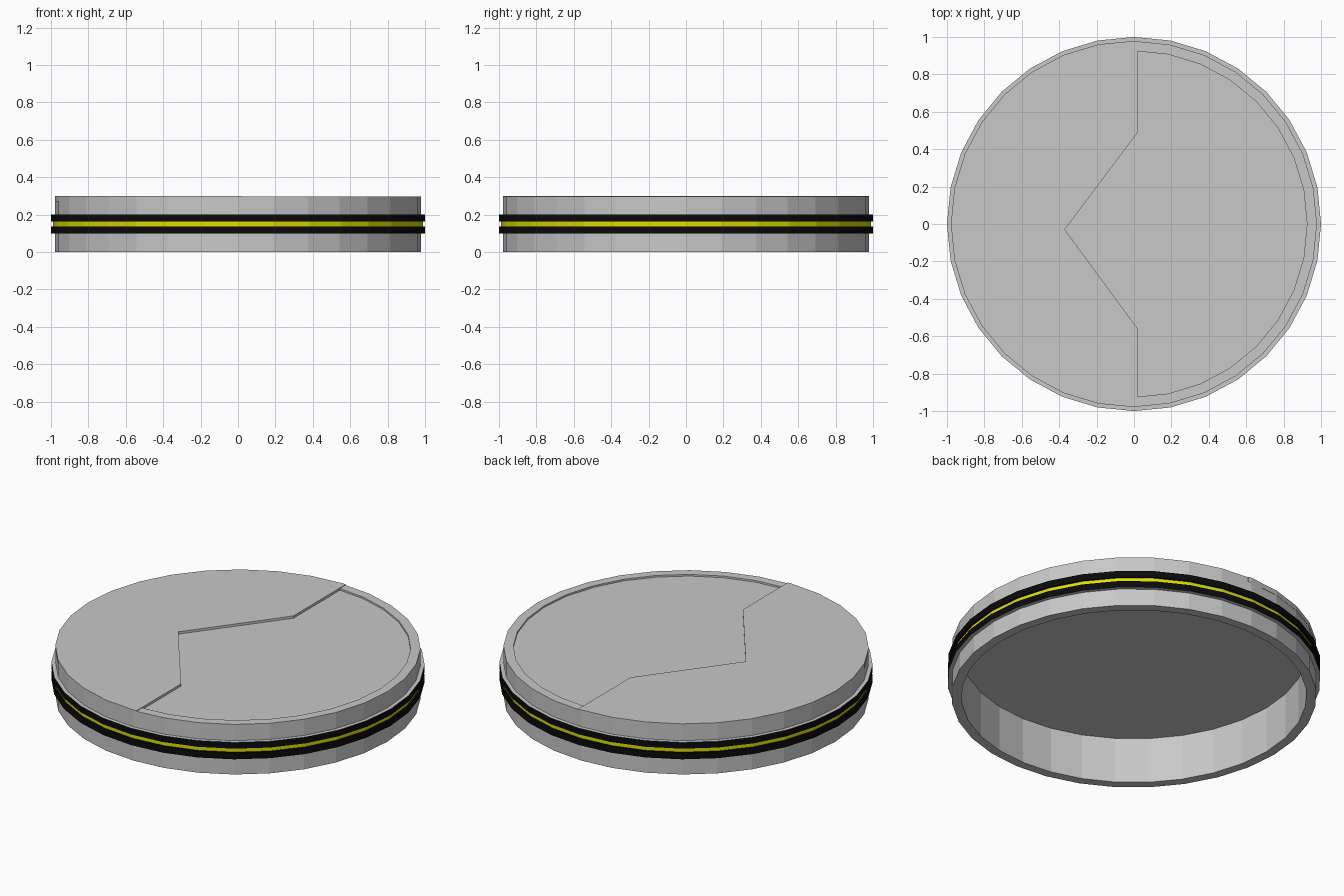
import bpy, bmesh, math

if "Cube" in bpy.data.objects:
    bpy.data.objects.remove(bpy.data.objects["Cube"], do_unlink=True)

SIDES = 32


def material(name, rgb):
    mat = bpy.data.materials.new(name)
    mat.use_nodes = True
    color = (*rgb, 1.0)
    mat.diffuse_color = color
    mat.node_tree.nodes["Principled BSDF"].inputs["Base Color"].default_value = color
    return mat


grey = material("light grey", (0.58, 0.58, 0.58))
black = material("black", (0.003, 0.003, 0.003))
yellow = material("yellow", (0.73, 0.73, 0.0))


def finish(name, bm, mats):
    bmesh.ops.recalc_face_normals(bm, faces=bm.faces)
    mesh = bpy.data.meshes.new(name)
    bm.to_mesh(mesh)
    bm.free()
    for mat in mats:
        mesh.materials.append(mat)
    obj = bpy.data.objects.new(name, mesh)
    bpy.context.collection.objects.link(obj)
    return obj


def on_circle(radius, i):
    a = math.tau * i / SIDES
    return radius * math.cos(a), radius * math.sin(a)


def ring(name, inner, outer, bottom, top, mats):
    """Square-section ring made by joining loops of a closed profile."""
    bm = bmesh.new()
    profile = [(inner, bottom), (outer, bottom), (outer, top), (inner, top)]
    loops = [[bm.verts.new((*on_circle(r, i), z)) for i in range(SIDES)]
             for r, z in profile]
    for k in range(4):
        a, b = loops[k], loops[(k + 1) % 4]
        for i in range(SIDES):
            j = (i + 1) % SIDES
            bm.faces.new((a[i], a[j], b[j], b[i]))
    return finish(name, bm, mats)


def paint_flat(obj, index, facing):
    """Give the faces that point up (1) or down (-1) another material."""
    for face in obj.data.polygons:
        if face.normal.z * facing > 0.5:
            face.material_index = index


def plate(name, arc, seam, radius, bottom, top):
    """Half disc closed by the zigzag seam."""
    outline = [on_circle(radius, i) for i in arc] + seam
    bm = bmesh.new()
    base = bm.faces.new([bm.verts.new((x, y, bottom)) for x, y in outline])
    solid = bmesh.ops.extrude_face_region(bm, geom=[base], use_keep_orig=True)
    verts = [v for v in solid["geom"] if isinstance(v, bmesh.types.BMVert)]
    bmesh.ops.translate(bm, verts=verts, vec=(0, 0, top - bottom))
    return finish(name, bm, [grey])


def seam_points(radius):
    end = radius * 0.998
    return [(0.02, end), (0.02, 0.49), (-0.37, -0.03), (0.02, -0.56), (0.02, -end)]


# Hollow round wall
ring("outer_wall", 0.925, 0.978, 0.0, 0.296, [grey])

# Two interlocking halves of the lid
quarter = SIDES // 4
plate("right_lid_half", range(quarter, 3 * quarter + 1),
      seam_points(0.979)[::-1], 0.979, 0.27, 0.30)
plate("left_lid_half", range(1 - quarter, quarter),
      seam_points(0.927), 0.927, 0.27, 0.286)

# Trim bands around the wall
upper = ring("upper_trim_band", 0.96, 1.0, 0.163, 0.2, [black, grey])
paint_flat(upper, 1, 1)
lower = ring("lower_trim_band", 0.96, 1.0, 0.1, 0.137, [black, grey])
paint_flat(lower, 1, -1)
ring("yellow_stripe", 0.96, 0.988, 0.137, 0.163, [yellow])
